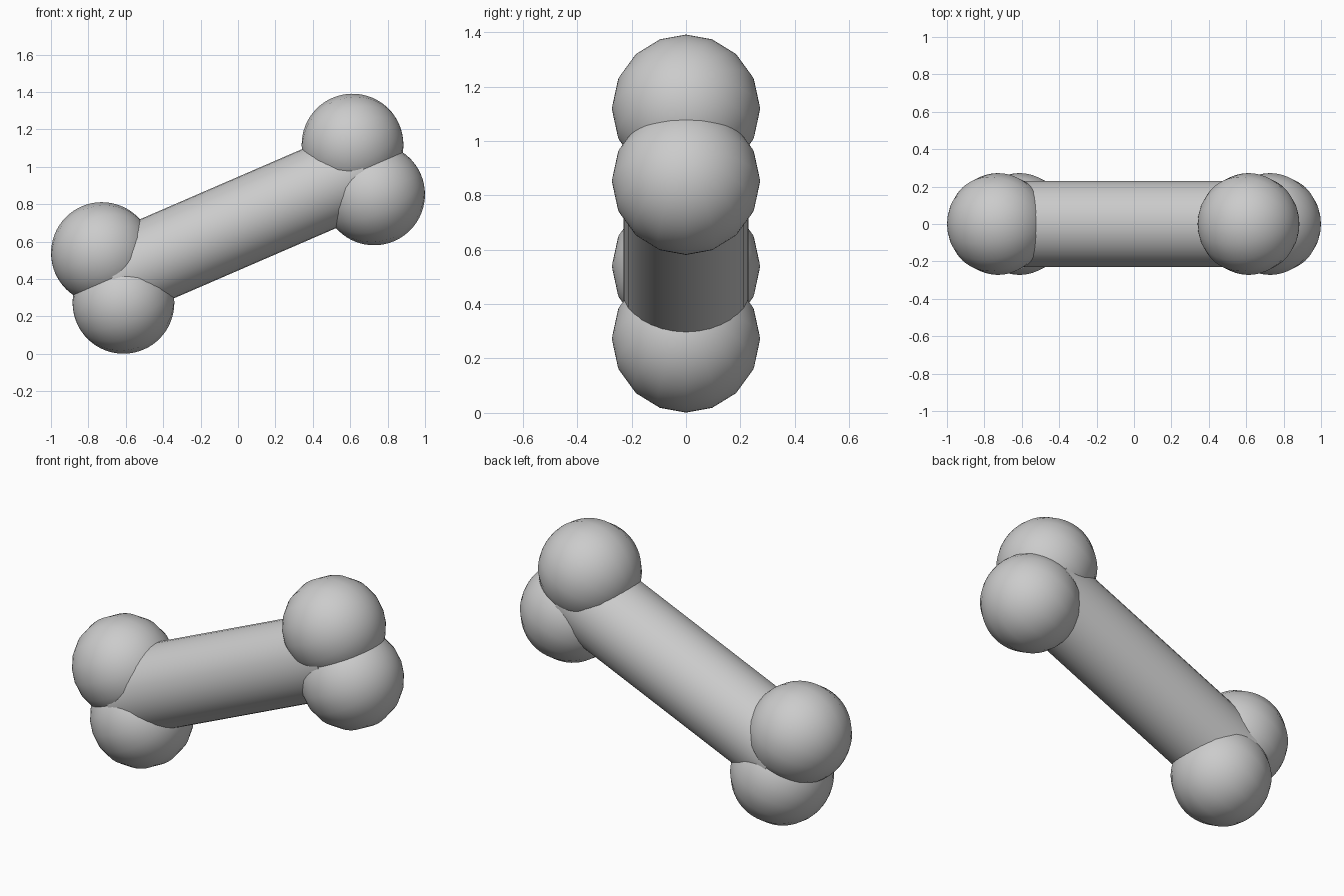
import bpy
from math import radians, pi
from mathutils import Matrix, Vector

if "Cube" in bpy.data.objects:
    bpy.data.objects.remove(bpy.data.objects["Cube"])

# Local bone frame: shaft along local X, tilted up toward +X
TILT = radians(23.4)
HALF_LENGTH = 0.73
KNOB_OFFSET = 0.145
KNOB_R = 0.272
SHAFT_R = 0.23
FRAME = Matrix.Translation((0, 0, 0.696)) @ Matrix.Rotation(-TILT, 4, 'Y')
ALONG_X = Matrix.Rotation(pi / 2, 4, 'Y')


def place(name, local):
    ob = bpy.context.object
    ob.name = name
    ob.matrix_world = FRAME @ Matrix.Translation(Vector(local)) @ ALONG_X
    return ob


# Shaft
bpy.ops.mesh.primitive_cylinder_add(vertices=32, radius=SHAFT_R, depth=2 * HALF_LENGTH)
place("shaft", (0, 0, 0))
bpy.ops.object.shade_smooth_by_angle(angle=radians(40))

# Two rounded knobs at each end, poles along the shaft
for end, sx in (("left", -1), ("right", 1)):
    for level, sz in (("lower", -1), ("upper", 1)):
        bpy.ops.mesh.primitive_uv_sphere_add(segments=16, ring_count=32, radius=KNOB_R)
        place(f"{end}_{level}_knob", (sx * HALF_LENGTH, 0, sz * KNOB_OFFSET))
        bpy.ops.object.shade_smooth_by_angle(angle=radians(40))
